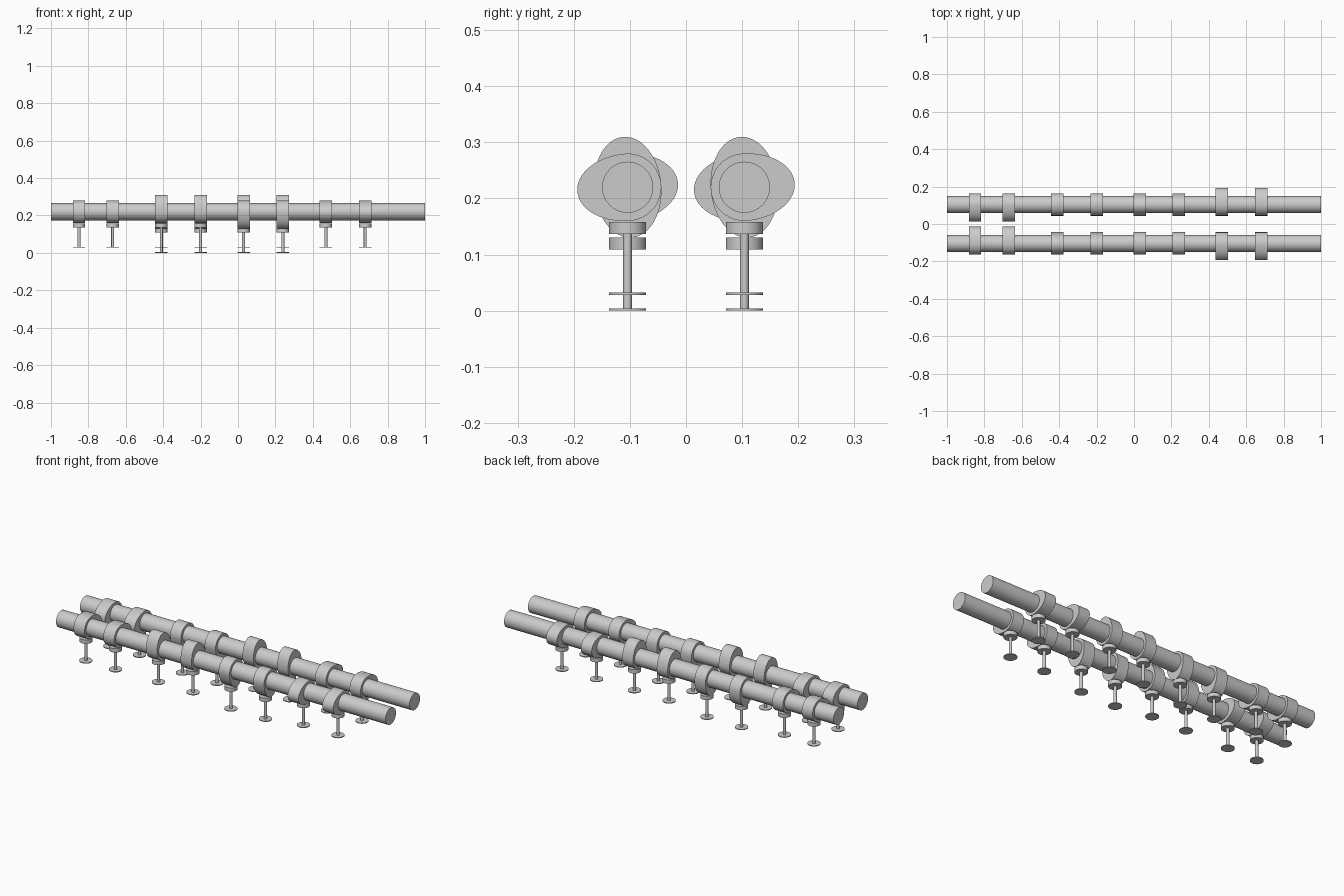
import bpy, bmesh, math
from mathutils import Matrix

if "Cube" in bpy.data.objects:
    bpy.data.objects.remove(bpy.data.objects["Cube"])

steel = bpy.data.materials.new("steel_grey")
steel.diffuse_color = (0.6, 0.6, 0.6, 1)
steel.use_nodes = True
steel.node_tree.nodes["Principled BSDF"].inputs["Base Color"].default_value = steel.diffuse_color


def finish(name, bm):
    bmesh.ops.recalc_face_normals(bm, faces=bm.faces)
    me = bpy.data.meshes.new(name)
    bm.to_mesh(me)
    bm.free()
    ob = bpy.data.objects.new(name, me)
    bpy.context.collection.objects.link(ob)
    me.materials.append(steel)
    bpy.ops.object.select_all(action='DESELECT')
    bpy.context.view_layer.objects.active = ob
    ob.select_set(True)
    bpy.ops.object.shade_smooth_by_angle(angle=math.radians(35))
    return ob


def add_cyl(bm, r, z0, z1, seg=48):
    bmesh.ops.create_cone(bm, cap_ends=True, segments=seg, radius1=r, radius2=r,
                          depth=z1 - z0, matrix=Matrix.Translation((0, 0, (z0 + z1) / 2)))


def shaft(name, y):
    bm = bmesh.new()
    add_cyl(bm, 0.0455, -1, 1, 64)
    bm.transform(Matrix.Translation((0, y, SHAFT_Z)) @ Matrix.Rotation(math.pi / 2, 4, 'Y'))
    finish(name, bm)


def lobe(name, x, y, angle):
    # round base circle with an elliptical nose, extruded along the shaft
    bm = bmesh.new()
    pts = []
    for i in range(64):
        a = 2 * math.pi * i / 64
        u = math.cos(a) * (0.09 if math.cos(a) > 0 else 0.06)
        v = math.sin(a) * 0.06
        pts.append(bm.verts.new((-0.033, u, v)))
    face = bm.faces.new(pts)
    ext = bmesh.ops.extrude_face_region(bm, geom=[face])
    bmesh.ops.translate(bm, vec=(0.066, 0, 0),
                        verts=[g for g in ext["geom"] if isinstance(g, bmesh.types.BMVert)])
    bm.transform(Matrix.Translation((x, y, SHAFT_Z)) @
                 Matrix.Rotation(math.radians(angle + 5), 4, 'X'))
    finish(name, bm)


def valve(name, x, y, z):
    # bucket, stem and thin head
    for part, r, z0, z1 in (("bucket", 0.033, 0.109, 0.13),
                            ("stem", 0.008, 0.002, 0.112),
                            ("head", 0.033, 0.0, 0.004)):
        bm = bmesh.new()
        add_cyl(bm, r, z0, z1)
        bm.transform(Matrix.Translation((x, y, z)))
        finish(f"{name}_{part}", bm)


SHAFT_Z = 0.22
XS = (-0.85, -0.67, -0.41, -0.20, 0.03, 0.24, 0.47, 0.68)
# nose direction per lobe pair: 0 = +y, 90 = up, 180 = -y, 270 = down
SHAFTS = {"front": (-0.104, (0, 90, 270, 180)),
          "back": (0.104, (180, 270, 90, 0))}

for side, (y, angles) in SHAFTS.items():
    shaft(f"{side}_camshaft", y)
    for i, x in enumerate(XS):
        a = angles[i // 2]
        lobe(f"{side}_cam_lobe_{i + 1}", x, y, a)
        # valves under a downward nose are pushed open
        valve(f"{side}_valve_{i + 1}", x, y, 0.0 if a == 270 else 0.028)
